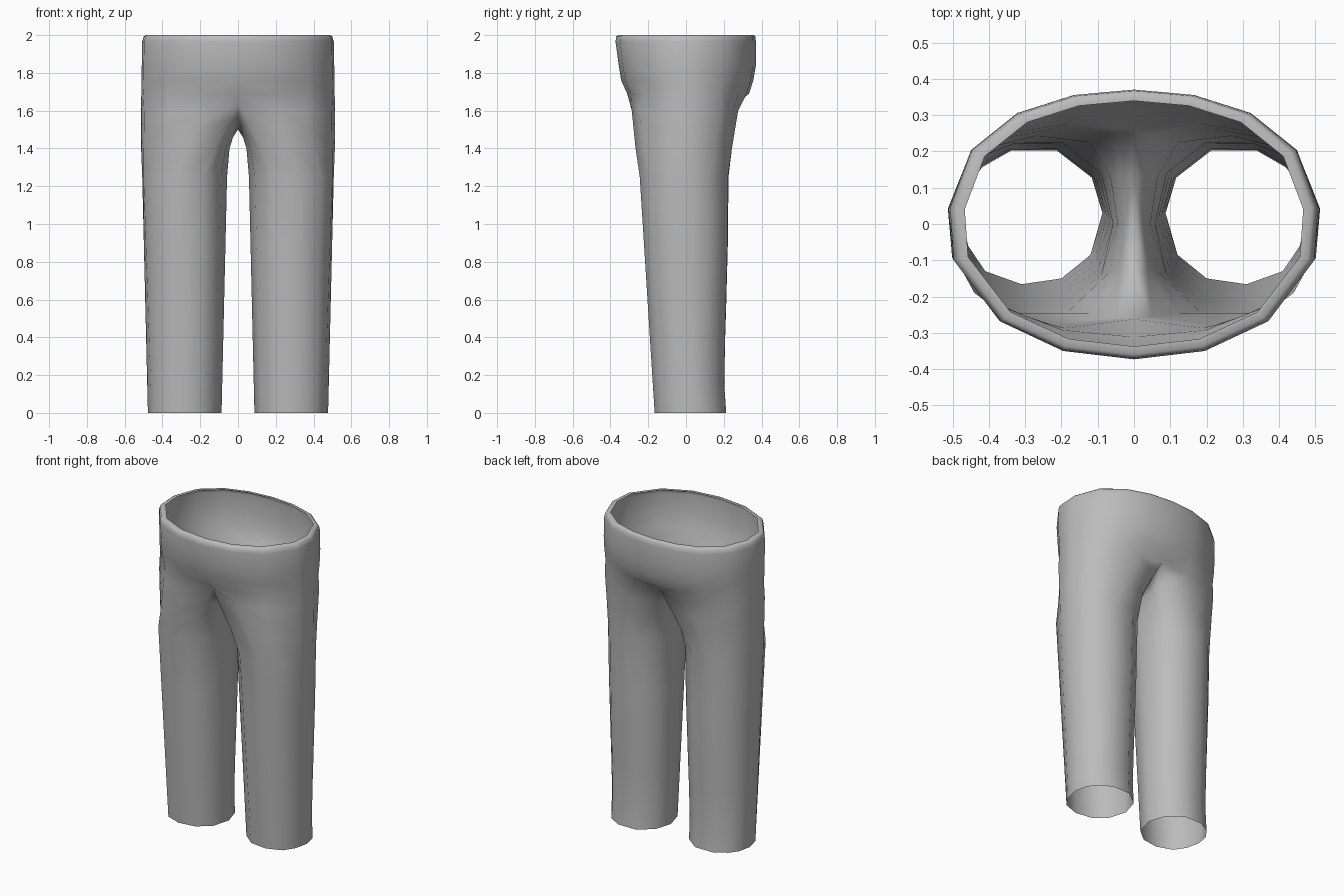
import bpy, bmesh
from mathutils import Vector

if "Cube" in bpy.data.objects:
    bpy.data.objects.remove(bpy.data.objects["Cube"])

grey = bpy.data.materials.new("light grey cloth")
grey.diffuse_color = (0.5, 0.5, 0.5, 1)
grey.use_nodes = True
grey.node_tree.nodes["Principled BSDF"].inputs["Base Color"].default_value = grey.diffuse_color

# Half outlines (x > 0), running from front centre round the side to back centre
waist = [(0, -.373), (.195, -.35), (.37, -.268), (.497, -.1), (.507, .045),
         (.447, .205), (.32, .308), (.165, .358), (0, .373)]
# Branch loop: nine hip points, then three points along the crotch seam
branch = [(0, -.262, 1.64), (.19, -.287, 1.60), (.36, -.25, 1.59), (.497, -.1, 1.58),
          (.513, .042, 1.58), (.46, .175, 1.58), (.35, .25, 1.59), (.18, .276, 1.60),
          (0, .258, 1.63), (0, .13, 1.54), (0, 0, 1.5), (0, -.13, 1.54)]
# Twelve-sided leg outlines in the same order
thigh = [(.12, -.245), (.27, -.267), (.40, -.22), (.499, -.09), (.513, .04), (.465, .15),
         (.38, .215), (.27, .243), (.12, .225), (.065, .13), (.045, 0), (.065, -.13)]
knee = [(.18, -.24), (.33, -.245), (.44, -.19), (.50, -.08), (.507, .04), (.47, .13),
        (.41, .19), (.33, .222), (.20, .225), (.09, .14), (.058, 0), (.09, -.14)]
cuff = [(.20, -.15), (.31, -.166), (.41, -.13), (.457, -.06), (.477, .03), (.46, .11),
        (.42, .165), (.34, .213), (.215, .213), (.12, .14), (.087, .03), (.12, -.085)]


def level(points, z, sx=1, front=1, back=1):
    return [Vector((x * sx, y * (front if y < 0 else back), z)) for x, y in points]


def blend(a, b, t):
    return [p.lerp(q, t) for p, q in zip(a, b)]


bm = bmesh.new()


def add(points):
    return [bm.verts.new(p) for p in points]


def bridge(a, b, closed):
    n = len(a)
    for i in range(n if closed else n - 1):
        j = (i + 1) % n
        bm.faces.new((a[i], b[i], b[j], a[j]))


# Waistband rim and hips
branch_pts = [Vector(p) for p in branch]
hips = [level(waist, 2, .92, .905, .91), level(waist, 2, .965, .965, .965),
        level(waist, 1.992, .985, .99, .985), level(waist, 1.965, 1, 1, .993),
        level(waist, 1.84, 1.005, .955, .993), level(waist, 1.76, 1.008, .92, .955),
        level(waist, 1.69, 1.01, .835, .895)]
rows = [add(r) for r in hips]
split = add(branch_pts)
for a, b in zip(rows, rows[1:] + [split[:9]]):
    bridge(a, b, False)

# Leg, rounded where it leaves the crotch
thigh_pts, knee_pts, cuff_pts = level(thigh, 1.40), level(knee, 1.25), level(cuff, 0)
arch = blend(branch_pts, thigh_pts, .4)
for i in (9, 10, 11):
    arch[i].x *= 1.45
legs = [arch, thigh_pts, knee_pts]
legs += [blend(knee_pts, cuff_pts, t) for t in (.28, .56, .7, .88)]
for row, shift in zip(legs[-4:], (0, -.006, -.01, -.012)):
    for p in row:
        if p.y > .1:
            p.y += shift
legs.append(cuff_pts)
rows = [split] + [add(r) for r in legs]
for a, b in zip(rows, rows[1:]):
    bridge(a, b, True)

bmesh.ops.recalc_face_normals(bm, faces=bm.faces)
# Make sure the cloth faces outwards
bm.faces.ensure_lookup_table()
side = max(bm.faces, key=lambda f: f.calc_center_median().x)
if side.normal.x < 0:
    bmesh.ops.reverse_faces(bm, faces=bm.faces)
for f in bm.faces:
    f.smooth = True

mesh = bpy.data.meshes.new("trousers")
bm.to_mesh(mesh)
bm.free()
mesh.materials.append(grey)
trousers = bpy.data.objects.new("trousers", mesh)
bpy.context.collection.objects.link(trousers)

# Other half
mirror = trousers.modifiers.new("mirror", 'MIRROR')
mirror.use_axis[0] = True
mirror.use_clip = True
mirror.merge_threshold = .0005
